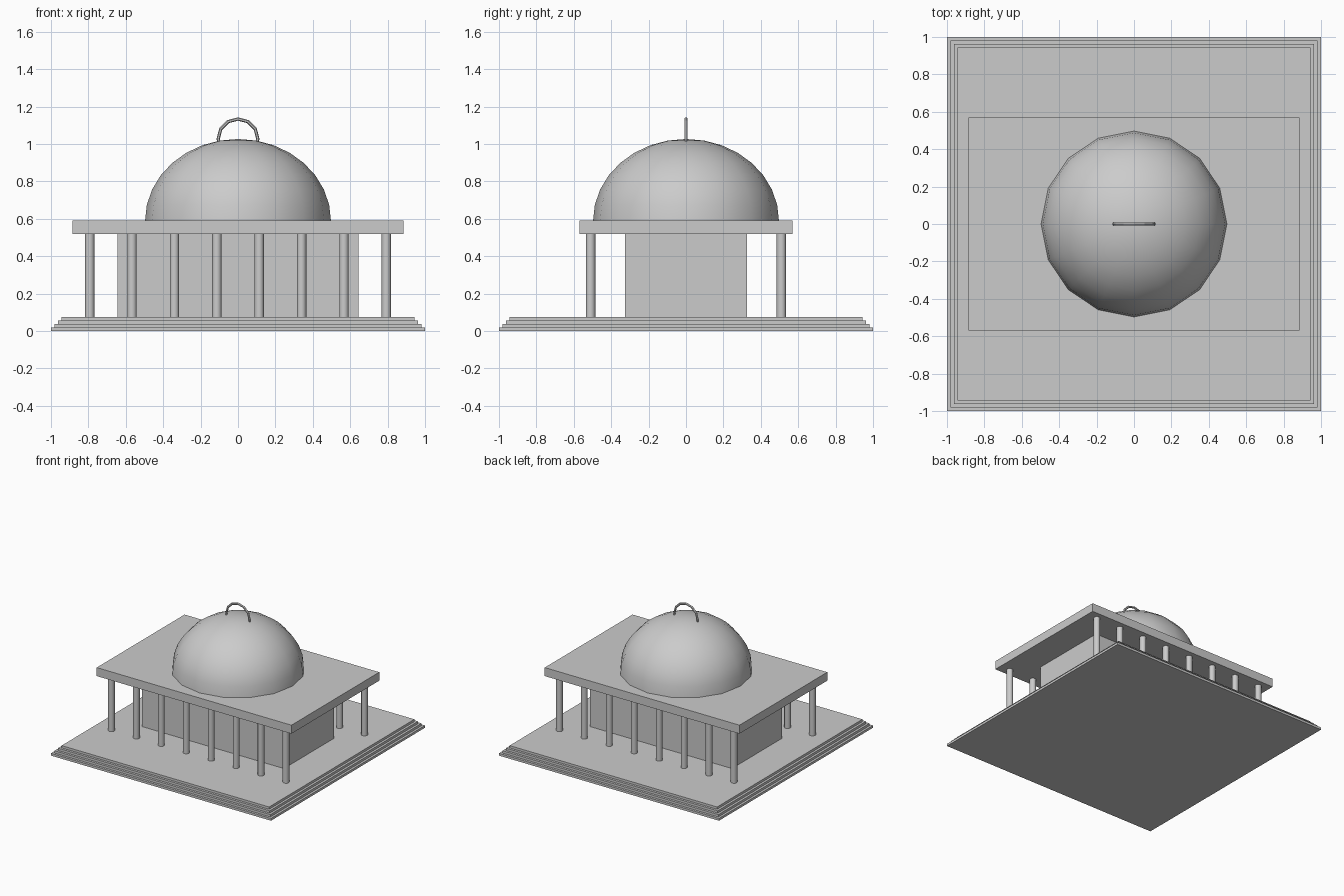
import bpy, math

if "Cube" in bpy.data.objects:
    bpy.data.objects.remove(bpy.data.objects["Cube"], do_unlink=True)

# One stone grey for the whole building
stone = bpy.data.materials.new("stone_grey")
stone.use_nodes = True
GREY = (0.6, 0.6, 0.6, 1)
stone.diffuse_color = GREY
stone.node_tree.nodes["Principled BSDF"].inputs["Base Color"].default_value = GREY


def finish(name, smooth=False):
    obj = bpy.context.object
    obj.name = name
    obj.data.materials.clear()
    obj.data.materials.append(stone)
    if smooth:
        bpy.ops.object.shade_smooth_by_angle(angle=math.radians(40))
    return obj


def slab(name, half_x, half_y, bottom, top):
    bpy.ops.mesh.primitive_cube_add(size=2, location=(0, 0, (bottom + top) / 2))
    bpy.context.object.scale = (half_x, half_y, (top - bottom) / 2)
    bpy.ops.object.transform_apply(location=False, rotation=False, scale=True)
    return finish(name)


BASE_TOP, ROOF_BOTTOM, ROOF_TOP = 0.076, 0.52, 0.59

# Stepped platform
step_height = BASE_TOP / 4
for i in range(4):
    half = 1 - 0.019 * i
    slab(f"platform_step_{i + 1}", half, half, i * step_height, (i + 1) * step_height)

# Inner hall and flat roof
slab("hall", 0.645, 0.325, BASE_TOP, ROOF_BOTTOM)
slab("roof", 0.885, 0.57, ROOF_BOTTOM, ROOF_TOP)

# Front and back rows of round columns
for side, y in (("front", -0.51), ("back", 0.51)):
    for i in range(8):
        x = -0.793 + 0.2266 * i
        bpy.ops.mesh.primitive_cylinder_add(
            vertices=12, radius=0.025, depth=ROOF_BOTTOM - BASE_TOP,
            location=(x, y, (ROOF_BOTTOM + BASE_TOP) / 2))
        finish(f"{side}_column_{i + 1}", smooth=True)

# Dome: quarter ellipse spun around z
SIDES, RINGS, RADIUS, HEIGHT = 16, 8, 0.497, 0.437
verts, faces = [], []
for r in range(RINGS):
    a = math.pi / 2 * r / RINGS
    for s in range(SIDES):
        t = 2 * math.pi * s / SIDES
        verts.append((RADIUS * math.cos(a) * math.cos(t),
                      RADIUS * math.cos(a) * math.sin(t),
                      ROOF_TOP + HEIGHT * math.sin(a)))
verts.append((0, 0, ROOF_TOP + HEIGHT))
for s in range(SIDES):
    n = (s + 1) % SIDES
    for r in range(RINGS - 1):
        k = r * SIDES
        faces.append((k + s, k + n, k + SIDES + n, k + SIDES + s))
    k = (RINGS - 1) * SIDES
    faces.append((k + s, k + n, len(verts) - 1))
mesh = bpy.data.meshes.new("dome")
mesh.from_pydata(verts, [], faces)
dome = bpy.data.objects.new("dome", mesh)
bpy.context.collection.objects.link(dome)
bpy.ops.object.select_all(action="DESELECT")
dome.select_set(True)
bpy.context.view_layer.objects.active = dome
finish("dome", smooth=True)

# Ring standing on top of the dome
bpy.ops.mesh.primitive_torus_add(
    major_segments=12, minor_segments=6, major_radius=0.106, minor_radius=0.009,
    location=(0, 0, 1.028), rotation=(math.pi / 2, 0, 0))
finish("dome_ring")
